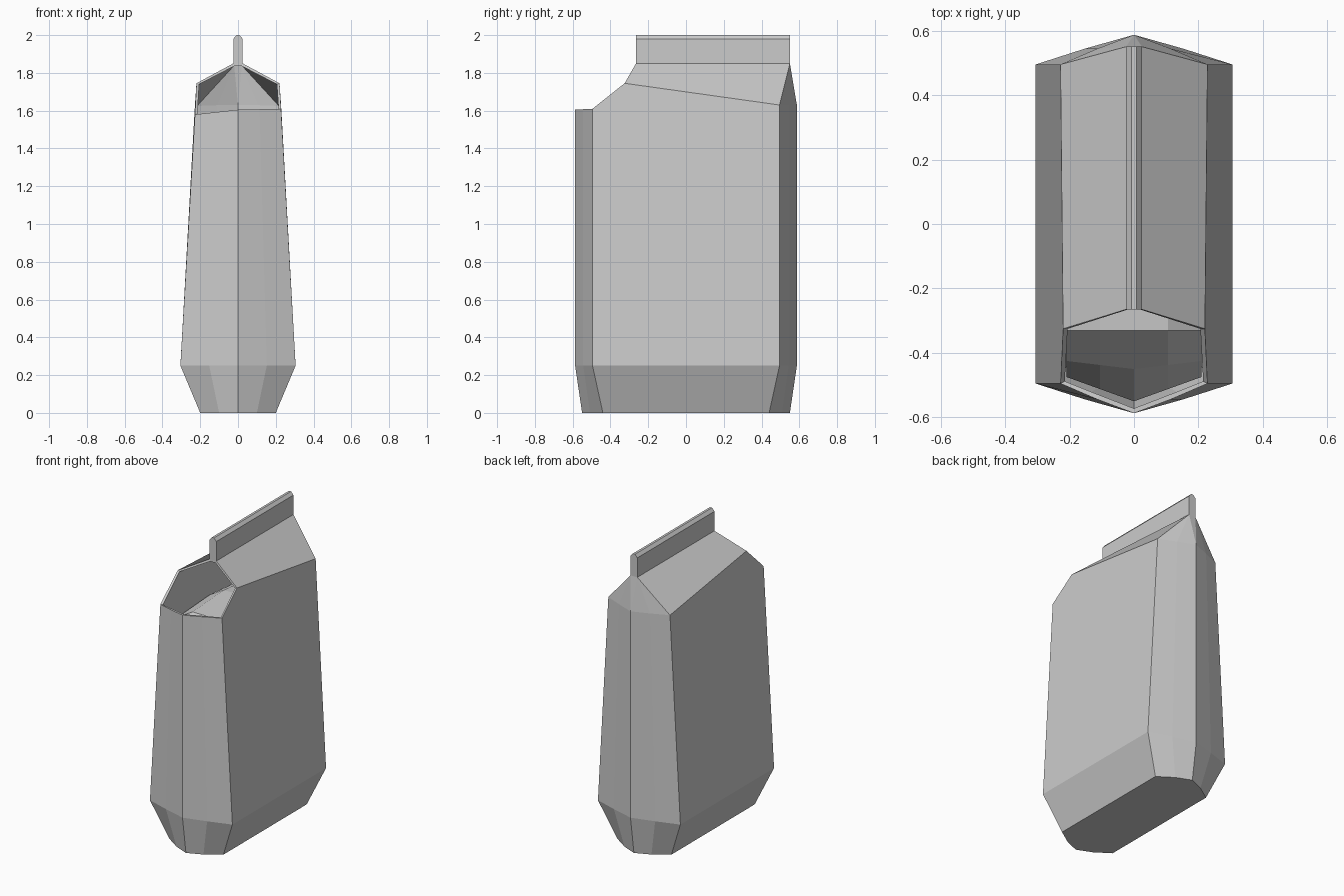
import bpy, bmesh

if "Cube" in bpy.data.objects:
    bpy.data.objects.remove(bpy.data.objects["Cube"])


def make(name, verts, faces):
    me = bpy.data.meshes.new(name)
    me.from_pydata(verts, [], faces)
    bm = bmesh.new()
    bm.from_mesh(me)
    bmesh.ops.recalc_face_normals(bm, faces=bm.faces)
    bm.to_mesh(me)
    bm.free()
    ob = bpy.data.objects.new(name, me)
    bpy.context.collection.objects.link(ob)
    return ob


def ring(cx, cy, tip, mid, zs):
    """Gusseted outline, starting at the right front corner; zs = front right, back, front left."""
    h = cx / 2
    xy = [(cx, -cy), (cx, cy), (h, mid), (0, tip), (-h, mid),
          (-cx, cy), (-cx, -cy), (-h, -mid), (0, -tip), (h, -mid)]
    fr, bk, fl = zs
    fm = 1.605 if fr > 1 else fr
    z = [fr, bk, bk, bk, bk, bk, fl, (fl + fm) / 2, fm, (fr + fm) / 2]
    return [(x, y, k) for (x, y), k in zip(xy, z)]


# Bag shell: base, widest and rim outlines, then shoulder and ridge points
verts = (ring(0.20, 0.44, 0.55, 0.508, (0, 0, 0))
         + ring(0.305, 0.495, 0.587, 0.544, (0.25, 0.25, 0.25))
         + ring(0.228, 0.495, 0.587, 0.544, (1.61, 1.63, 1.58)))
verts += [(0.22, -0.325, 1.745), (-0.22, -0.325, 1.745)]            # 30, 31 shoulders
verts += [(0.025, -0.265, 1.85), (0.025, 0.55, 1.85),               # 32-35 ridge
          (-0.025, 0.55, 1.85), (-0.025, -0.265, 1.85)]
faces = [tuple(range(10))]
for a in (0, 10):
    for i in range(10):
        if a == 10 and i in (0, 5):
            continue
        j = (i + 1) % 10
        faces.append((a + i, a + j, a + 10 + j, a + 10 + i))
faces += [(10, 11, 21, 30, 20), (16, 15, 25, 31, 26),               # broad sides
          (30, 21, 33, 32), (31, 25, 34, 35), (32, 33, 34, 35),     # roof
          (21, 22, 33), (22, 23, 33), (23, 34, 33), (23, 24, 34), (24, 25, 34)]
bag = make("bag_shell", verts, faces)
# The largest outward side must face +x so that the wall grows inward
side = max(bag.data.polygons, key=lambda p: p.center.x * p.area)
if side.normal.x < 0:
    bag.data.flip_normals()
wall = bag.modifiers.new("wall", 'SOLIDIFY')
wall.thickness = 0.015
wall.offset = -1

# Folded top seal, a peaked strip along the ridge
profile = [(-0.025, 1.845), (0.025, 1.845), (0.025, 1.98), (0.008, 2.0),
           (-0.008, 2.0), (-0.025, 1.98)]
n = len(profile)
sv = [(x, y, z) for y in (-0.265, 0.55) for x, z in profile]
sf = [tuple(range(n)), tuple(range(n, 2 * n))]
sf += [(i, (i + 1) % n, n + (i + 1) % n, n + i) for i in range(n)]
make("top_seal", sv, sf)

# Contents heaped up behind the open mouth
xs = [-0.21, -0.105, 0, 0.105, 0.21]
rows = [(-0.55, 1.20), (-0.45, 1.36), (-0.33, 1.50), (0.0, 1.52), (0.46, 1.48)]
cv = []
for k, (y, z) in enumerate(rows):
    for x in xs:
        shift = abs(x) * (0.36 if k == 0 else 0.12 if k == 1 else 0)
        cv.append((x, y + shift, z - (0.06 if abs(x) > 0.2 else 0)))
cf = [(r * 5 + c, r * 5 + c + 1, r * 5 + c + 6, r * 5 + c + 5)
      for r in range(4) for c in range(4)]
heap = make("contents", cv, cf)
if heap.data.polygons[9].normal.z < 0:
    heap.data.flip_normals()
